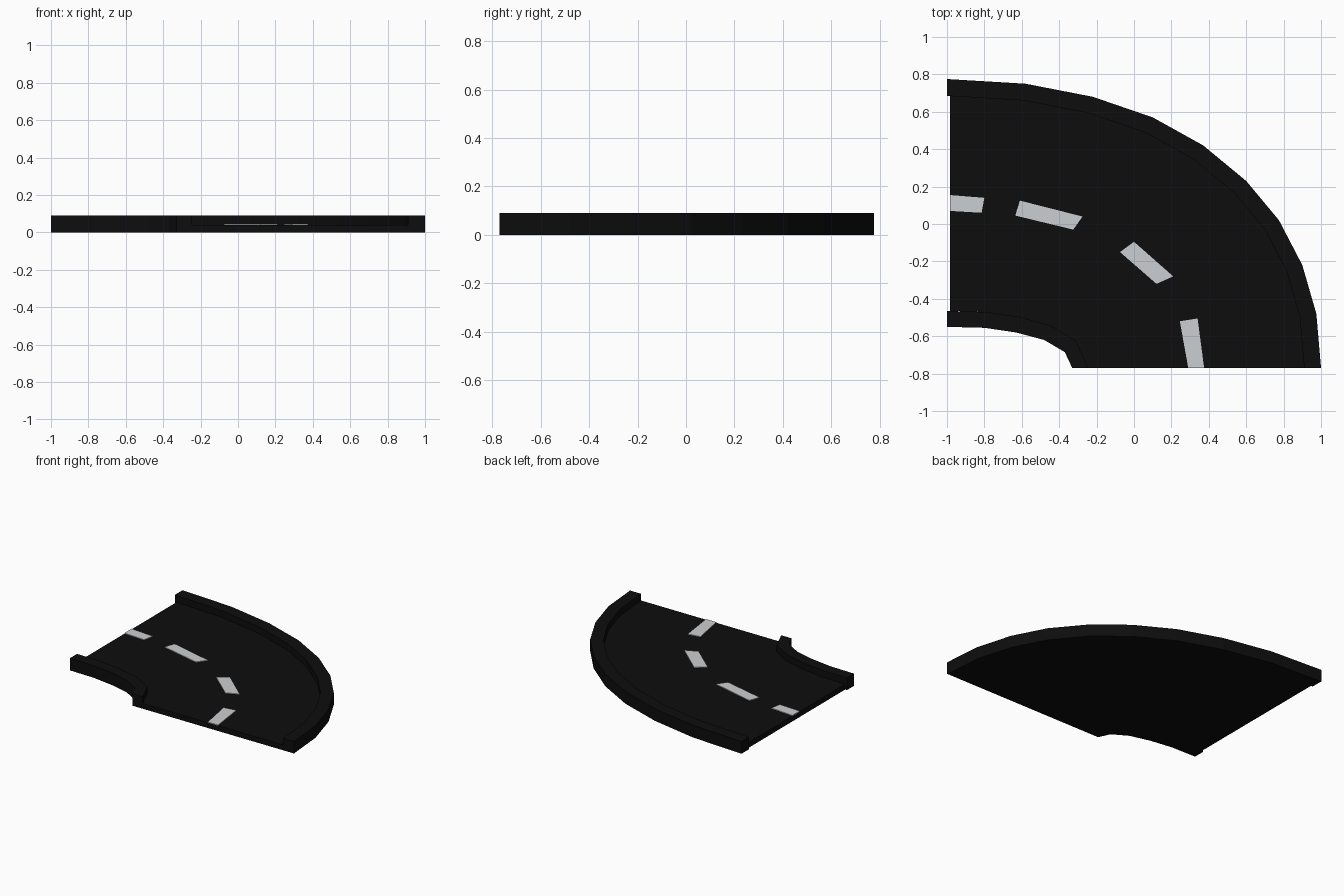
import bpy
import bmesh
from mathutils import Vector

cube = bpy.data.objects.get("Cube")
if cube:
    bpy.data.objects.remove(cube, do_unlink=True)


def make_material(name, rgb):
    mat = bpy.data.materials.new(name)
    mat.use_nodes = True
    colour = (*rgb, 1)
    mat.diffuse_color = colour
    mat.node_tree.nodes["Principled BSDF"].inputs["Base Color"].default_value = colour
    return mat


asphalt = make_material("asphalt black", (0.004, 0.004, 0.004))
kerb_black = make_material("kerb black", (0.004, 0.004, 0.004))
paint = make_material("marking grey", (0.6, 0.62, 0.64))


def prism(name, polygons, low, high, mat):
    """Extrude flat polygons that share edges into one solid."""
    bm = bmesh.new()
    for poly in polygons:
        bm.faces.new([bm.verts.new((p[0], p[1], low)) for p in poly])
    bmesh.ops.remove_doubles(bm, verts=bm.verts, dist=0.0005)
    base = bm.faces[:]
    top = bmesh.ops.extrude_face_region(bm, geom=base, use_keep_orig=True)
    for v in top["geom"]:
        if isinstance(v, bmesh.types.BMVert):
            v.co.z = high
    bmesh.ops.recalc_face_normals(bm, faces=bm.faces)
    mesh = bpy.data.meshes.new(name)
    bm.to_mesh(mesh)
    bm.free()
    mesh.materials.append(mat)
    obj = bpy.data.objects.new(name, mesh)
    bpy.context.collection.objects.link(obj)
    return obj


def offset(path, width):
    """Move a path sideways, keeping its ends on the straight cut edges."""
    result = []
    for i, p in enumerate(path):
        a, b = path[max(i - 1, 0)], path[min(i + 1, len(path) - 1)]
        along = (b - a).normalized()
        side = Vector((-along.y, along.x)) * width
        if i == 0:
            side = Vector((0, width))
        elif i == len(path) - 1:
            side = Vector((width, 0))
        result.append(p + side)
    return result


def strip(a, b):
    return [(a[i], a[i + 1], b[i + 1], b[i]) for i in range(len(a) - 1)]


# Rim lines of the bend, from the left end to the front end
outer = [Vector(p) for p in (
    (-1, .775), (-.58, .75), (-.22, .68), (.1, .57), (.37, .42),
    (.6, .23), (.775, .02), (.9, -.22), (.975, -.48), (1, -.77))]
inner = [Vector(p) for p in (
    (-1, -.55), (-.8, -.555), (-.63, -.58), (-.48, -.62), (-.37, -.685), (-.33, -.77))]
outer_edge = offset(outer, -.09)
inner_edge = offset(inner, .085)

# Raised kerbs
prism("outer_kerb", strip(outer, outer_edge), 0, .09, kerb_black)
prism("inner_kerb", strip(inner, inner_edge), 0, .09, kerb_black)

# Road slab, set in slightly at the left end
road_outline = outer_edge + inner_edge[::-1]
for p in (road_outline[0], road_outline[-1]):
    p.x = -.985
prism("road_slab", [road_outline], 0, .04, asphalt)

# Centre line dashes
dashes = [
    ((-.985, .155), (-.8, .14), (-.815, .06), (-.985, .07)),
    ((-.61, .125), (-.275, .04), (-.325, -.03), (-.635, .045)),
    ((0, -.095), (.21, -.28), (.12, -.32), (-.075, -.15)),
    ((.245, -.52), (.34, -.505), (.375, -.77), (.29, -.77)),
]
for number, dash in enumerate(dashes, 1):
    prism(f"centre_dash_{number}", [dash], .039, .045, paint)
